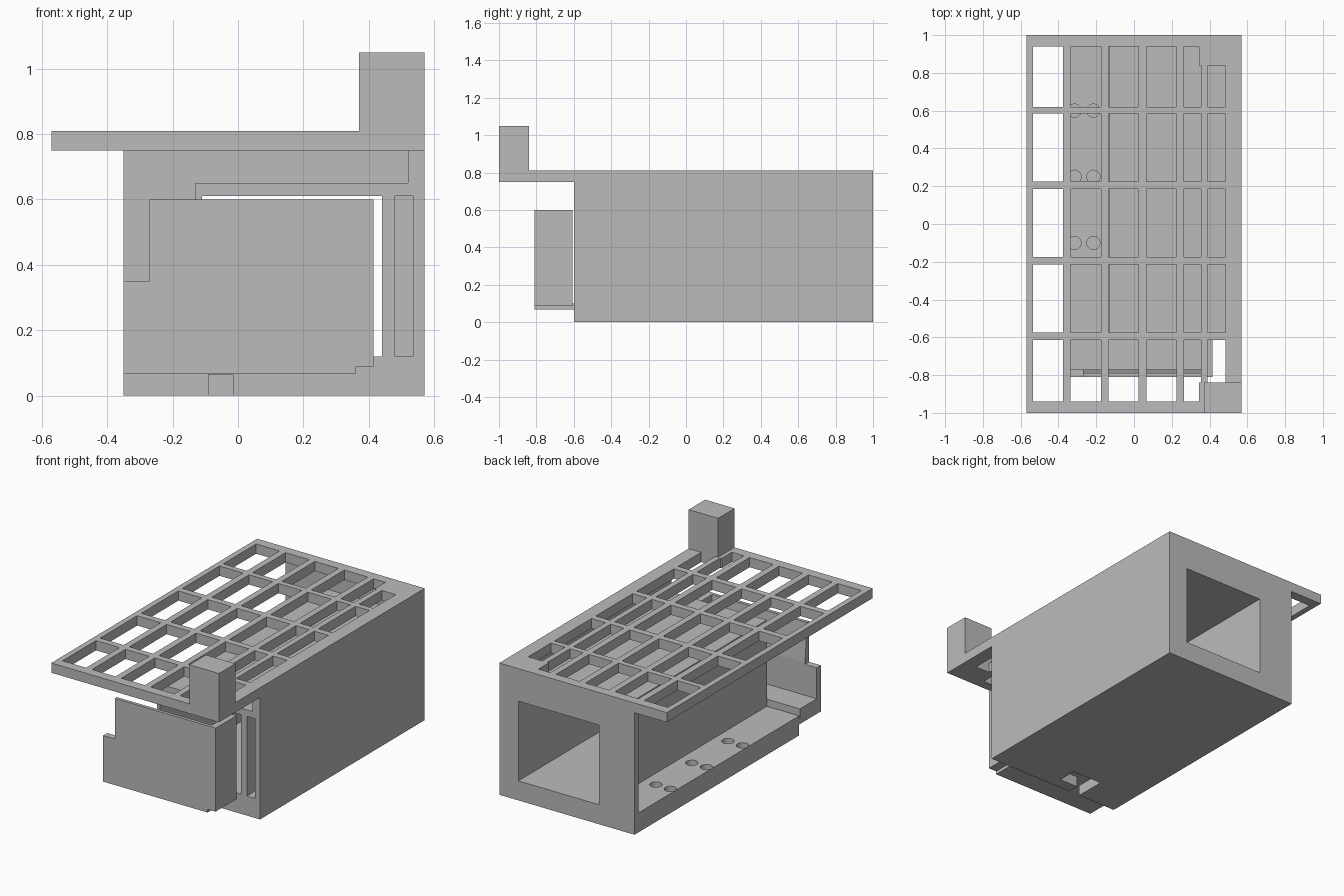
import bpy
import bmesh

old = bpy.data.objects.get("Cube")
if old:
    bpy.data.objects.remove(old, do_unlink=True)

grey = bpy.data.materials.new("plain grey")
grey.use_nodes = True
grey.diffuse_color = (0.5, 0.5, 0.5, 1)
grey.node_tree.nodes["Principled BSDF"].inputs["Base Color"].default_value = (0.5, 0.5, 0.5, 1)


def finish(name, bm):
    bmesh.ops.recalc_face_normals(bm, faces=bm.faces)
    mesh = bpy.data.meshes.new(name)
    bm.to_mesh(mesh)
    bm.free()
    mesh.materials.append(grey)
    ob = bpy.data.objects.new(name, mesh)
    bpy.context.collection.objects.link(ob)
    return ob


def prism(name, x, profile):
    """Extrude a y-z profile along x."""
    bm = bmesh.new()
    face = bm.faces.new([bm.verts.new((x[0], y, z)) for y, z in profile])
    ext = bmesh.ops.extrude_face_region(bm, geom=[face])
    for v in ext["geom"]:
        if isinstance(v, bmesh.types.BMVert):
            v.co.x = x[1]
    return finish(name, bm)


def box(name, x, y, z):
    return prism(name, x, [(y[0], z[0]), (y[1], z[0]), (y[1], z[1]), (y[0], z[1])])


def peg(x, y, z, radius):
    bm = bmesh.new()
    bmesh.ops.create_cone(bm, cap_ends=True, segments=32, radius1=radius, radius2=radius, depth=z[1] - z[0])
    bmesh.ops.translate(bm, vec=(x, y, (z[0] + z[1]) / 2), verts=bm.verts)
    return finish("peg_cutter", bm)


def carve(ob, cutters):
    """Subtract every cutter, bake the result and discard the cutters."""
    for c in cutters:
        c.hide_render = True
        mod = ob.modifiers.new("cut", "BOOLEAN")
        mod.operation = "DIFFERENCE"
        mod.solver = "EXACT"
        mod.object = c
    bpy.context.view_layer.update()
    graph = bpy.context.evaluated_depsgraph_get()
    mesh = bpy.data.meshes.new_from_object(ob.evaluated_get(graph))
    ob.modifiers.clear()
    ob.data = mesh
    for c in cutters:
        bpy.data.objects.remove(c, do_unlink=True)


def cut(x, y, z):
    return box("cutter", x, y, z)


# Main housing: side trough, upper channel, tunnel, blind slot
housing = box("housing", (-0.35, 0.57), (-0.6, 1), (0, 0.75))
cutters = [
    cut((-0.5, -0.13), (-0.7, 0.96), (0.12, 0.8)),
    cut((-0.2, 0.52), (-0.7, 0.96), (0.65, 0.8)),
    cut((-0.11, 0.44), (-0.7, 1.1), (0.12, 0.61)),
    cut((0.48, 0.535), (-0.7, 0.96), (0.12, 0.61)),
    # underside latch recess
    cut((-0.09, -0.015), (-0.7, -0.41), (-0.1, 0.065)),
    cut((-0.03, 0.11), (-0.53, -0.41), (-0.1, 0.065)),
]
# Blind round holes in the trough floor
for y in (-0.1, 0.25, 0.6):
    for x in (-0.315, -0.215):
        cutters.append(peg(x, y, (0.05, 0.2), 0.035))
carve(housing, cutters)

# Top grid plate
plate = box("grid_plate", (-0.57, 0.57), (-1, 1), (0.75, 0.81))
columns = [(-0.535, -0.375), (-0.335, -0.175), (-0.135, 0.025), (0.065, 0.225), (0.265, 0.345)]
rows = [(-0.94, -0.615), (-0.575, -0.215), (-0.175, 0.185), (0.225, 0.585), (0.62, 0.94)]
through = (0.7, 0.9)
cutters = []
for y in rows:
    cutters += [cut(x, y, through) for x in columns]
    # the right-hand windows stop short of the solid corners
    inner = (max(y[0], -0.84), min(y[1], 0.84))
    cutters += [cut((0.3, 0.355), inner, through), cut((0.39, 0.485), inner, through)]
carve(plate, cutters)

# Upright block on the front corner
box("corner_block", (0.37, 0.57), (-1, -0.84), (0.81, 1.05))

# Front cover: hollow shell with a tapered front wall
cover = box("front_cover", (-0.35, 0.415), (-0.81, -0.607), (0.067, 0.6))
carve(cover, [
    prism("cutter", (-0.5, 0.375), [(-0.77, 0.16), (-0.5, 0.16), (-0.5, 0.7),
                                    (-0.79, 0.7), (-0.79, 0.59), (-0.77, 0.36)]),
    cut((-0.5, -0.27), (-0.9, -0.5), (0.35, 0.7)),
    cut((0.36, 0.5), (-0.9, -0.5), (0, 0.087)),
])
# Lip joining the cover to the housing
box("cover_lip", (-0.35, 0.36), (-0.607, -0.6), (0.067, 0.1))
